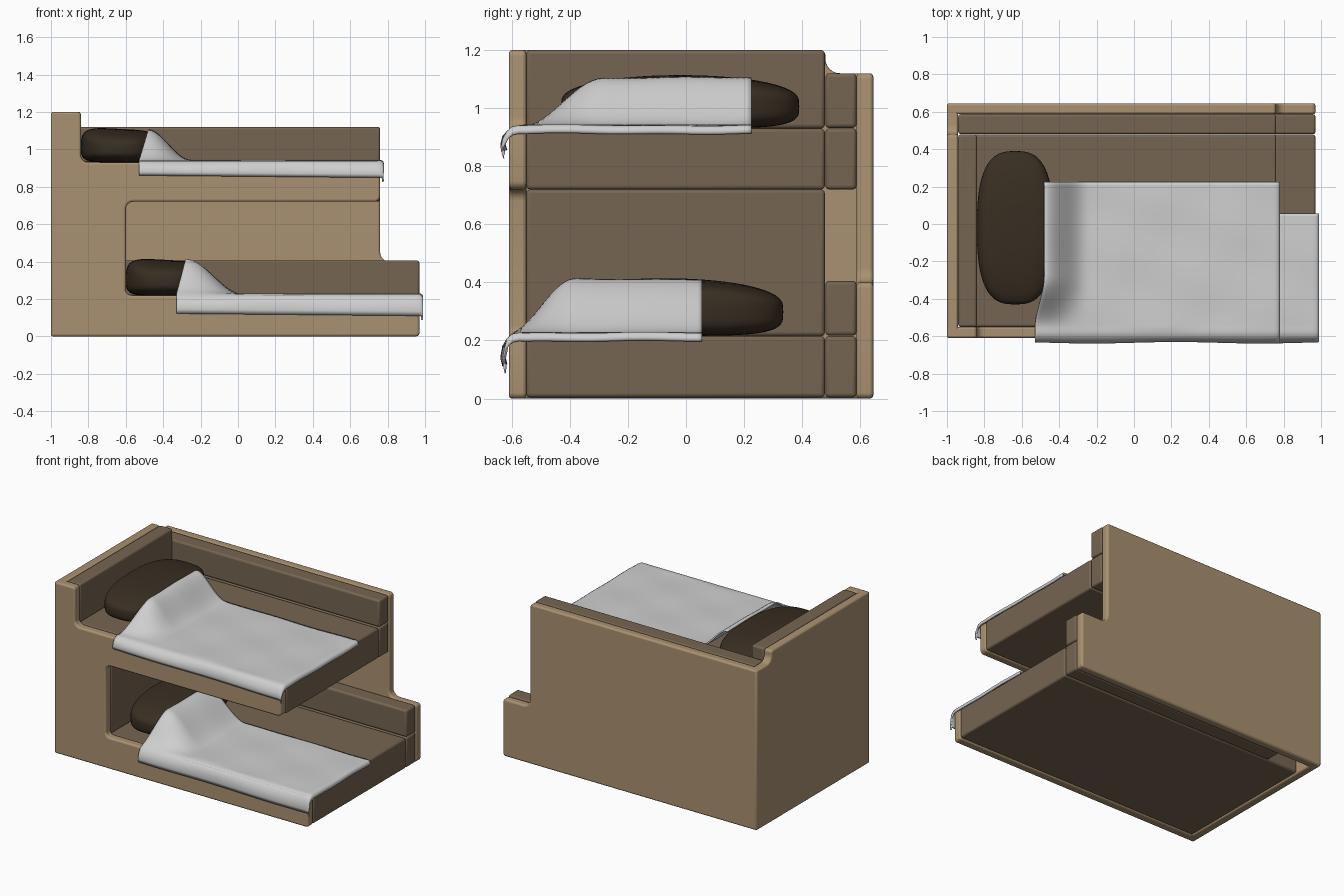
import bpy, bmesh, math
from mathutils import Vector

if "Cube" in bpy.data.objects:
    bpy.data.objects.remove(bpy.data.objects["Cube"])


def material(name, rgb):
    m = bpy.data.materials.new(name)
    m.diffuse_color = (*rgb, 1)
    m.use_nodes = True
    m.node_tree.nodes["Principled BSDF"].inputs["Base Color"].default_value = m.diffuse_color
    return m


TAN = material("tan wood", (0.40, 0.285, 0.165))
BROWN = material("brown upholstery", (0.18, 0.130, 0.084))
DARK = material("dark pillow", (0.040, 0.027, 0.016))
GREY = material("light grey cloth", (0.62, 0.62, 0.62))


def finish(name, bm, mat, bevel=0.0, angle=35):
    bmesh.ops.recalc_face_normals(bm, faces=bm.faces[:])
    me = bpy.data.meshes.new(name)
    bm.to_mesh(me)
    bm.free()
    ob = bpy.data.objects.new(name, me)
    bpy.context.collection.objects.link(ob)
    me.materials.append(mat)
    if bevel:
        b = ob.modifiers.new("soft edges", 'BEVEL')
        b.width, b.segments, b.limit_method = bevel, 3, 'ANGLE'
        b.angle_limit = math.radians(40)
    bpy.context.view_layer.objects.active = ob
    ob.select_set(True)
    bpy.ops.object.shade_smooth_by_angle(angle=math.radians(angle))
    ob.select_set(False)
    return ob


def rounded(points):
    """Outline from (a, b, radius) corners, each corner turned into an arc."""
    out, n = [], len(points)
    for i, (a, b, r) in enumerate(points):
        p = Vector((a, b))
        if r == 0:
            out.append(p)
            continue
        d0 = (Vector(points[i - 1][:2]) - p).normalized()
        d1 = (Vector(points[(i + 1) % n][:2]) - p).normalized()
        for k in range(7):
            t = k / 6 * math.pi / 2
            out.append(p + d0 * r * (1 - math.sin(t)) + d1 * r * (1 - math.cos(t)))
    return out


def panel(name, points, axis, lo, hi):
    """Board with a profile in xz (axis 'y') or yz (axis 'x')."""
    bm = bmesh.new()
    place = (lambda p, d: (p.x, d, p.y)) if axis == 'y' else (lambda p, d: (d, p.x, p.y))
    f = bm.faces.new([bm.verts.new(place(p, lo)) for p in rounded(points)])
    ext = bmesh.ops.extrude_face_region(bm, geom=[f])
    move = (0, hi - lo, 0) if axis == 'y' else (hi - lo, 0, 0)
    bmesh.ops.translate(bm, vec=move,
                        verts=[v for v in ext["geom"] if isinstance(v, bmesh.types.BMVert)])
    finish(name, bm, TAN, 0.012)


def cushion(name, x, y, z, mat=BROWN):
    bm = bmesh.new()
    bmesh.ops.create_cube(bm, size=1)
    for v in bm.verts:
        v.co = [(r[0] + r[1]) / 2 + c * (r[1] - r[0]) for c, r in zip(v.co, (x, y, z))]
    finish(name, bm, mat, 0.013)


# Wooden shell
panel("front_panel", [(-1, 0, 0), (0.97, 0, .02), (0.97, 0.22, .02), (-0.6, 0.22, .03),
                      (-0.6, 0.72, .04), (0.76, 0.72, .03), (0.76, 0.93, .02),
                      (-0.84, 0.93, .04), (-0.84, 1.2, .02), (-1, 1.2, 0)], 'y', -0.61, -0.55)
panel("back_panel", [(-1, 0, 0), (0.97, 0, .02), (0.97, 0.4, .02), (0.76, 0.4, .05),
                     (0.76, 1.12, .02), (-1, 1.12, 0)], 'y', 0.587, 0.645)
panel("end_panel", [(-0.61, 0, 0), (0.645, 0, 0), (0.645, 1.12, 0), (0.48, 1.12, .05),
                    (0.48, 1.2, .02), (-0.61, 1.2, 0)], 'x', -1.0, -0.94)

# Upholstery: mattress, side bolster below, back bolster and head board per bunk
MY, BY = (-0.55, 0.478), (0.48, 0.587)
cushion("upper_mattress", (-0.94, 0.76), MY, (0.72, 0.93))
cushion("upper_side_base", (-0.94, 0.76), BY, (0.72, 0.93))
cushion("upper_back_cushion", (-0.94, 0.76), BY, (0.932, 1.12))
cushion("upper_head_cushion", (-0.94, -0.84), MY, (0.93, 1.2))
cushion("lower_mattress", (-0.94, 0.97), MY, (0.004, 0.215))
cushion("lower_side_base", (-0.7, 0.97), BY, (0.004, 0.215))
cushion("lower_back_cushion", (-0.7, 0.97), BY, (0.217, 0.405))
cushion("lower_head_cushion", (-0.7, -0.6), MY, (0.215, 0.72))


def spow(v, e):
    return math.copysign(abs(v) ** e, v)


def pillow(name, x0, x1, y0, y1, z0, height):
    bm = bmesh.new()
    bmesh.ops.create_uvsphere(bm, u_segments=64, v_segments=32, radius=1)
    for v in bm.verts:
        x, y, z = v.co
        r = math.hypot(x, y)
        c, s = (x / r, y / r) if r > 1e-6 else (0, 0)
        rr = r ** 0.45
        px, py = rr * spow(c, 0.7), rr * spow(s, 0.75)
        h = spow(z, 0.55)
        h = h * 0.6 * (1 - 0.3 * py * py) * (1 - 0.09 * (px + 1)) if h > 0 else h * 0.4
        v.co = ((x0 + x1) / 2 + px * (x1 - x0) / 2, (y0 + y1) / 2 + py * (y1 - y0) / 2,
                z0 + height * (0.4 + h))
    finish(name, bm, DARK, angle=60)


pillow("upper_pillow", -0.84, -0.43, -0.43, 0.39, 0.93, 0.19)
pillow("lower_pillow", -0.6, -0.19, -0.485, 0.335, 0.216, 0.205)


def smooth(t):
    t = min(1, max(0, t))
    return t * t * (3 - 2 * t)


def blanket(name, left, right, back, z, hump, rise, fall, power, drop):
    """Cloth draped over the front rim and folded up over the pillow."""
    ys = [(-0.624, -drop), (-0.63, -drop * .75), (-0.624, -drop * .4), (-0.613, -.014),
          (-0.597, 0), (-0.575, .004)]
    ys += [(-0.555 + (back + 0.555) * j / 40, 0.004) for j in range(41)]
    nx = 70
    bm = bmesh.new()
    rows = []
    for j, (y, dz) in enumerate(ys):
        k = smooth((y - rise[0]) / (rise[1] - rise[0]))
        x0 = left + 0.05 * k
        row = []
        for i in range(nx + 4):
            u = min(i / nx, 1)
            x = x0 + (right - 0.017 - x0) * u
            t = min(1, max(0, (x - left - 0.05) / fall))
            bump = (1 - smooth(t)) ** power * k * hump
            # faint wrinkles
            w = 0.003 * math.sin(9 * x + 5 * y) * math.sin(13 * y - 3 * x)
            zz = z + dz + bump + (w if j > 5 else 0) - 0.012 * u * (j < 3)
            e = i - nx
            if e > 0:        # short lip over the foot end
                x += (0.009, 0.012, 0.011)[e - 1]
                zz -= (0.005, 0.014, 0.024)[e - 1]
            row.append(bm.verts.new((x, y + 0.004 * math.sin(7 * x) * (j < 3), zz)))
        rows.append(row)
    for a, b in zip(rows, rows[1:]):
        for i in range(len(a) - 1):
            bm.faces.new((a[i], a[i + 1], b[i + 1], b[i]))
    ob = finish(name, bm, GREY, angle=60)
    s = ob.modifiers.new("thickness", 'SOLIDIFY')
    s.thickness, s.offset = 0.01, 0


blanket("upper_blanket", -0.53, 0.78, 0.225, 0.932, 0.165, (-0.56, -0.28), 0.25, 1.3, 0.07)
blanket("lower_blanket", -0.33, 0.99, 0.055, 0.218, 0.185, (-0.61, -0.38), 0.3, 1.0, 0.095)
